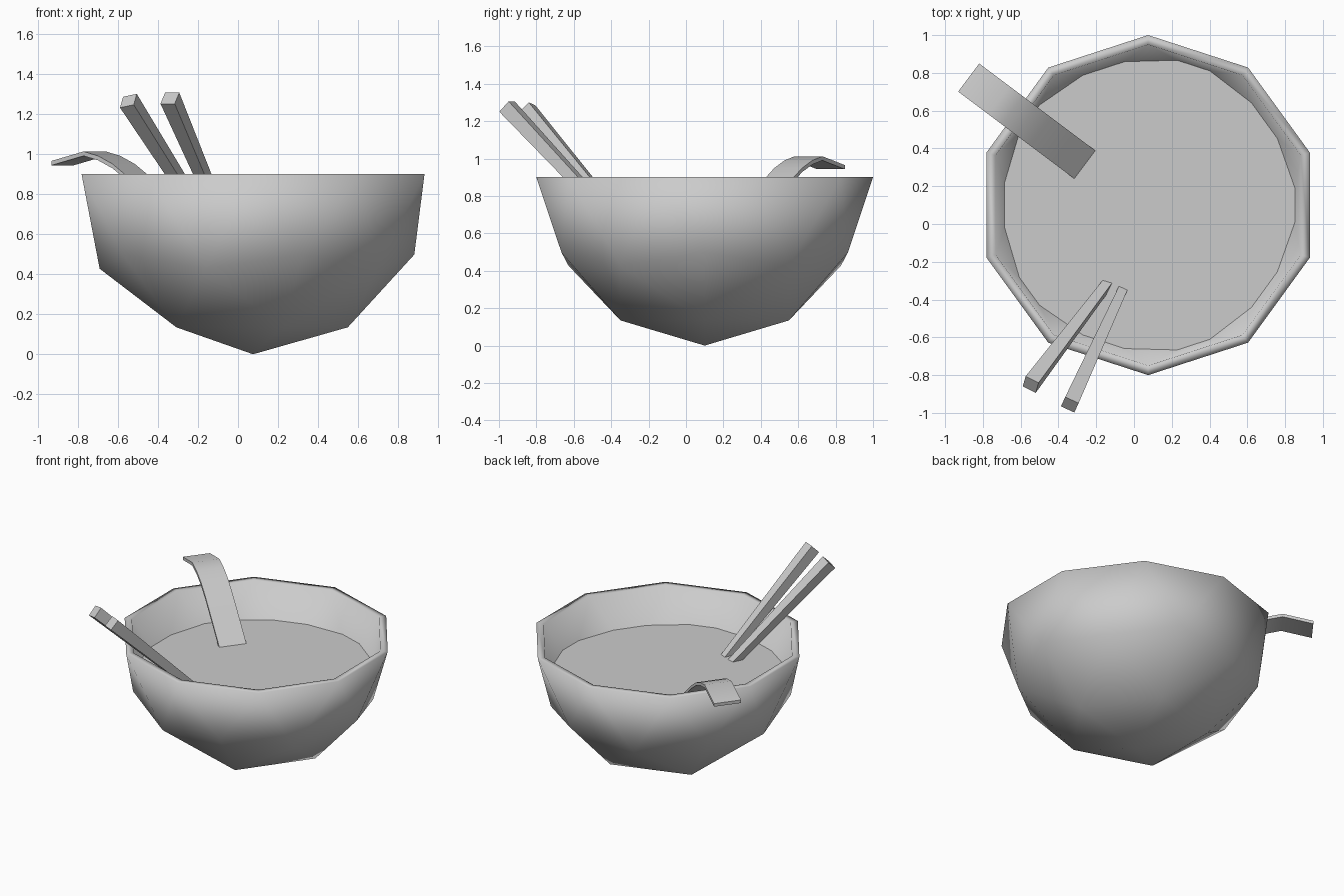
import bpy, bmesh, math
from mathutils import Matrix, Vector

if "Cube" in bpy.data.objects:
    bpy.data.objects.remove(bpy.data.objects["Cube"])

CENTER = Vector((0.075, 0.10, 0.90))
R, INNER = 0.90, 0.944
SOUP_Z = 0.652


def finish(name, bm, angle=None):
    bmesh.ops.recalc_face_normals(bm, faces=bm.faces)
    me = bpy.data.meshes.new(name)
    bm.to_mesh(me)
    bm.free()
    ob = bpy.data.objects.new(name, me)
    bpy.context.collection.objects.link(ob)
    if angle is not None:
        bpy.ops.object.select_all(action='DESELECT')
        ob.select_set(True)
        bpy.context.view_layer.objects.active = ob
        bpy.ops.object.shade_smooth_by_angle(angle=math.radians(angle))
    return ob


def half_sphere(radius):
    # lower half of a low-poly icosphere
    bm = bmesh.new()
    place = Matrix.Translation(CENTER) @ Matrix.Rotation(math.pi, 4, 'Z')
    bmesh.ops.create_icosphere(bm, subdivisions=2, radius=radius, matrix=place)
    top = [v for v in bm.verts if v.co.z > CENTER.z + 0.01]
    bmesh.ops.delete(bm, geom=top, context='VERTS')
    return bm


# Bowl: outer shell, scaled inner shell and a flat rim between them
bm = half_sphere(R)
rim = [e.verts[:] for e in bm.edges if e.is_boundary]
inside = {v: bm.verts.new(CENTER + (v.co - CENTER) * INNER) for v in bm.verts[:]}
for f in bm.faces[:]:
    bm.faces.new([inside[v] for v in reversed(f.verts)])
for a, b in rim:
    bm.faces.new((a, b, inside[b], inside[a]))
finish("bowl", bm, 180)

# Soup: slice through the inside of the bowl
bm = half_sphere(R * INNER)
cut = bmesh.ops.bisect_plane(bm, geom=bm.verts[:] + bm.edges[:] + bm.faces[:],
                             plane_co=(0, 0, SOUP_Z), plane_no=(0, 0, 1),
                             clear_outer=True)['geom_cut']
ring = [g.co.copy() for g in cut if isinstance(g, bmesh.types.BMVert)]
ring.sort(key=lambda p: math.atan2(p.y - CENTER.y, p.x - CENTER.x))
bm.clear()
bm.faces.new([bm.verts.new(p) for p in ring])
soup = finish("soup", bm)
if soup.data.polygons[0].normal.z < 0:
    soup.data.flip_normals()

# Spoon: bent strip given by (distance along, top height)
path = [(0, 0.965), (0.20, 1.012), (0.29, 0.99), (0.38, 0.95),
        (0.47, 0.89), (0.62, 0.772), (0.768, SOUP_Z), (0.90, 0.545)]
start = Vector((-0.875, 0.775, 0))
along, side = Vector((0.80, -0.60, 0)), Vector((0.60, 0.80, 0)) * 0.093
down = Vector((0, 0, -0.022))
bm = bmesh.new()
rows = []
for s, z in path:
    p = start + along * s + Vector((0, 0, z))
    rows.append([bm.verts.new(q) for q in
                 (p - side, p + side, p + side + down, p - side + down)])
for a, b in zip(rows, rows[1:]):
    for i in range(4):
        j = (i + 1) % 4
        bm.faces.new((a[i], a[j], b[j], b[i]))
bm.faces.new(rows[0])
bm.faces.new(rows[-1])
finish("spoon", bm, 60)


# Chopsticks: tapered square bars
def chopstick(name, top, at_soup, across):
    top, at_soup = Vector(top), Vector(at_soup)
    tip = top.lerp(at_soup, 1.3)
    z = (top - tip).normalized()
    x = Vector(across)
    x = (x - z * x.dot(z)).normalized()
    y = z.cross(x)
    bm = bmesh.new()
    ends = []
    for p, half in ((tip, 0.021), (top, 0.039)):
        ends.append([bm.verts.new(p + (x * i + y * j) * half)
                     for i, j in ((-1, -1), (1, -1), (1, 1), (-1, 1))])
    a, b = ends
    bm.faces.new(a)
    bm.faces.new(b)
    for i in range(4):
        j = (i + 1) % 4
        bm.faces.new((a[i], a[j], b[j], b[i]))
    finish(name, bm)


chopstick("chopstick_left", (-0.547, -0.850, 1.265), (-0.157, -0.337, SOUP_Z),
          (0.07, -0.035, 0.015))
chopstick("chopstick_right", (-0.340, -0.957, 1.278), (-0.072, -0.372, SOUP_Z),
          (0.07, -0.032, 0))
